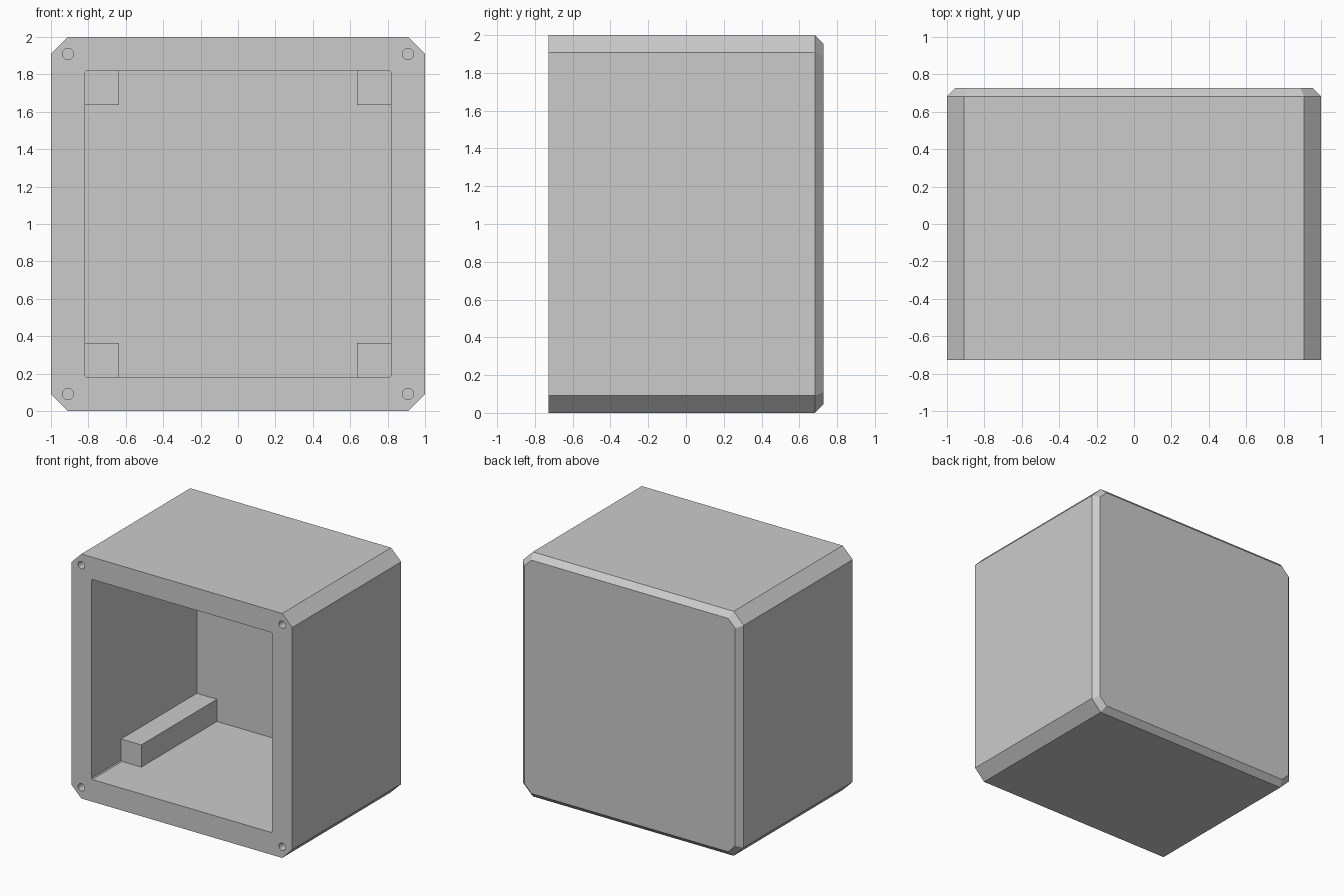
import bpy, bmesh, math

if "Cube" in bpy.data.objects:
    bpy.data.objects.remove(bpy.data.objects["Cube"])

U = 1 / 11                      # module size
FRONT, BACK = -8 * U, 8 * U
SIDES = [(sx, sz) for sx in (-1, 1) for sz in (-1, 1)]


def octagon(h, c, y):
    """Chamfered square of half size h and chamfer c, centred on z = 1."""
    k = h - c
    pts = [(h, -k), (h, k), (k, h), (-k, h), (-h, k), (-h, -k), (-k, -h), (k, -h)]
    return [(x, y, z + 1) for x, z in pts]


def loft(name, rings):
    bm = bmesh.new()
    loops = [[bm.verts.new(p) for p in r] for r in rings]
    n = len(loops[0])
    for a, b in zip(loops, loops[1:]):
        for i in range(n):
            j = (i + 1) % n
            bm.faces.new((a[i], a[j], b[j], b[i]))
    bm.faces.new(loops[0])
    bm.faces.new(loops[-1])
    bmesh.ops.recalc_face_normals(bm, faces=bm.faces)
    me = bpy.data.meshes.new(name)
    bm.to_mesh(me)
    bm.free()
    ob = bpy.data.objects.new(name, me)
    bpy.context.collection.objects.link(ob)
    return ob


def combine(target, tool, operation):
    tool.hide_render = True
    mod = target.modifiers.new(tool.name, 'BOOLEAN')
    mod.operation, mod.solver, mod.object = operation, 'EXACT', tool
    bpy.context.view_layer.objects.active = target
    bpy.ops.object.modifier_apply(modifier=mod.name)
    bpy.data.objects.remove(tool, do_unlink=True)


# Hollow box: chamfered back, outer walls, front rim, cavity
d = U / 2
housing = loft("housing", [
    octagon(1 - d, U - d * (2 - math.sqrt(2)), BACK),
    octagon(1, U, BACK - d),
    octagon(1, U, FRONT),
    octagon(9 * U, 0.008, FRONT),
    octagon(9 * U, 0.008, BACK - U),
])

# Square corner posts, sunk slightly into the walls so they fuse
post_front, post_back = FRONT + 4.25 * U, BACK - U / 2
for sx, sz in SIDES:
    a, b = 7 * U, 9.5 * U
    square = [(a, a), (b, a), (b, b), (a, b)]
    post = loft("corner_post", [[(sx * x, y, 1 + sz * z) for x, z in square]
                                for y in (post_front, post_back)])
    combine(housing, post, 'UNION')

# Screw holes in the front rim corners
for sx, sz in SIDES:
    ring = [(0.03 * math.cos(t * math.tau / 24), 0.03 * math.sin(t * math.tau / 24))
            for t in range(24)]
    hole = loft("screw_hole", [[(sx * 10 * U + x, y, 1 + sz * 10 * U + z) for x, z in ring]
                               for y in (FRONT - 0.1, FRONT + 4 * U)])
    combine(housing, hole, 'DIFFERENCE')
